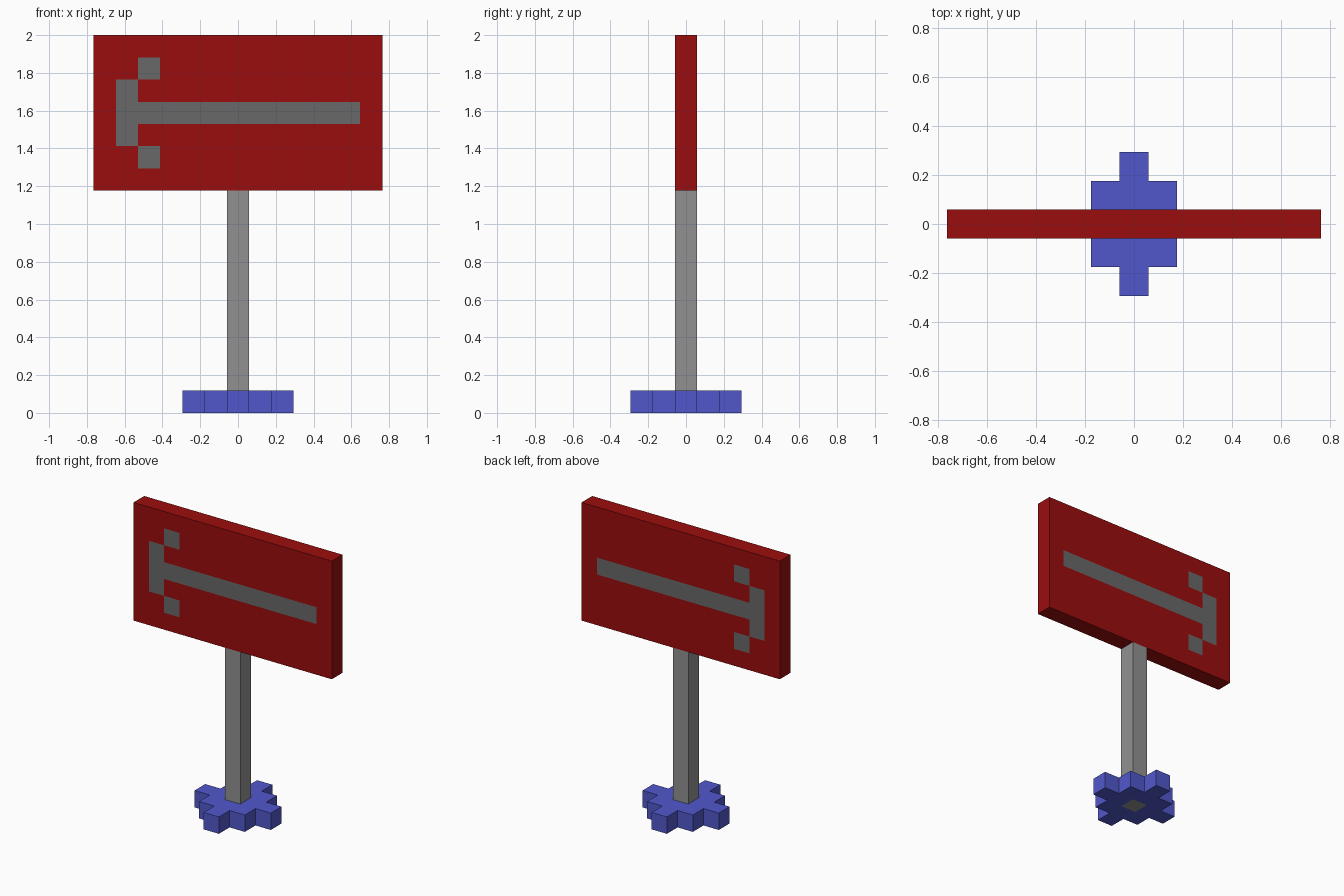
import bpy, bmesh
from mathutils import Matrix, Vector

if "Cube" in bpy.data.objects:
    bpy.data.objects.remove(bpy.data.objects["Cube"])

U = 2 / 17  # one block of the model


def material(name, rgb):
    m = bpy.data.materials.new(name)
    m.diffuse_color = (*rgb, 1)
    m.use_nodes = True
    m.node_tree.nodes["Principled BSDF"].inputs["Base Color"].default_value = m.diffuse_color
    return m


RED = material("sign red", (0.33, 0.004, 0.004))
DARK_GREY = material("arrow dark grey", (0.138, 0.138, 0.138))
GREY = material("post grey", (0.285, 0.285, 0.285))
BLUE = material("base blue", (0.083, 0.097, 0.60))


def slab(name, cells, mats, matrix, is_detail=None):
    """One-block-thick slab from grid cells; detail cells take the second material."""
    bm = bmesh.new()
    for i, j in cells:
        corners = ((-.5, -.5), (.5, -.5), (.5, .5), (-.5, .5))
        bm.faces.new([bm.verts.new((i + a, j + b, -.5)) for a, b in corners])
    bmesh.ops.remove_doubles(bm, verts=bm.verts, dist=0.01)
    ext = bmesh.ops.extrude_face_region(bm, geom=bm.faces[:], use_keep_orig=True)
    top = [g for g in ext["geom"] if isinstance(g, bmesh.types.BMVert)]
    bmesh.ops.translate(bm, verts=top, vec=(0, 0, 1))
    bmesh.ops.recalc_face_normals(bm, faces=bm.faces)
    if is_detail:
        for f in bm.faces:
            c = f.calc_center_median()
            if abs(f.normal.z) > 0.9 and is_detail(round(c.x), round(c.y)):
                f.material_index = 1
    bm.transform(matrix @ Matrix.Scale(U, 4))
    bmesh.ops.recalc_face_normals(bm, faces=bm.faces)
    me = bpy.data.meshes.new(name)
    bm.to_mesh(me)
    bm.free()
    for m in mats:
        me.materials.append(m)
    ob = bpy.data.objects.new(name, me)
    bpy.context.collection.objects.link(ob)
    return ob


# Base: stepped cross with a hole for the post
base_cells = [(i, j) for i in range(-2, 3) for j in range(-2, 3)
              if (i, j) != (0, 0) and (i * j == 0 or max(abs(i), abs(j)) < 2)]
slab("base", base_cells, [BLUE], Matrix.Translation((0, 0, U / 2)))

# Post: runs from the ground to the underside of the panel
slab("post", [(0, 0)], [GREY],
     Matrix.Translation((0, 0, 5 * U)) @ Matrix.Diagonal((1, 1, 10, 1)))


# Panel: arrow pointing to -x, on the front and back faces
def arrow(i, j):
    shaft = j == 0 and -5 <= i <= 5
    head = i == -5 and abs(j) <= 1
    barbs = i == -4 and abs(j) == 2
    return shaft or head or barbs


upright = Matrix(((1, 0, 0, 0), (0, 0, -1, 0), (0, 1, 0, 13.5 * U), (0, 0, 0, 1)))
slab("sign_panel", [(i, j) for i in range(-6, 7) for j in range(-3, 4)],
     [RED, DARK_GREY], upright, arrow)
